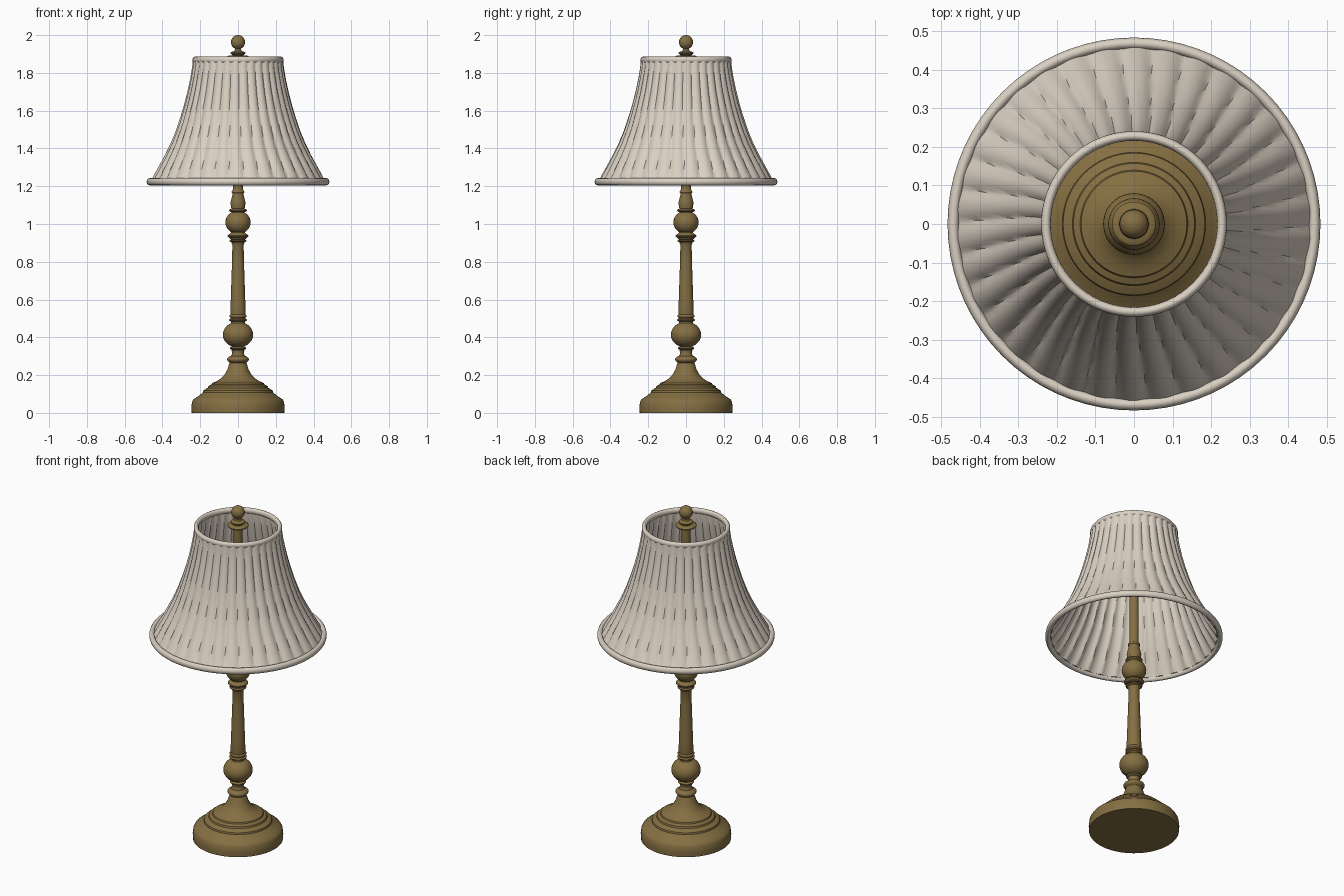
import bpy, bmesh, math
from math import sin, cos, pi, radians

if "Cube" in bpy.data.objects:
    bpy.data.objects.remove(bpy.data.objects["Cube"])


def material(name, rgb):
    m = bpy.data.materials.new(name)
    m.diffuse_color = (*rgb, 1)
    m.use_nodes = True
    m.node_tree.nodes["Principled BSDF"].inputs["Base Color"].default_value = m.diffuse_color
    return m


BRASS = material("antique brass", (0.235, 0.16, 0.055))
FABRIC = material("cream fabric", (0.70, 0.63, 0.54))


def lathe(name, profile, mat, segs=48, closed=False, radius=None, angle=35):
    """Spin (radius, z) points about z; radius(r, z, a) may vary r around the axis."""
    bm = bmesh.new()
    rings = []
    for r, z in profile:
        if r < 1e-5:
            rings.append([bm.verts.new((0, 0, z))])
            continue
        ring = []
        for i in range(segs):
            a = 2 * pi * i / segs
            q = radius(r, z, a) if radius else r
            ring.append(bm.verts.new((q * cos(a), q * sin(a), z)))
        rings.append(ring)
    pairs = list(zip(rings, rings[1:]))
    if closed:
        pairs.append((rings[-1], rings[0]))
    for lo, hi in pairs:
        for i in range(segs):
            j = (i + 1) % segs
            quad = [lo[i % len(lo)], lo[j % len(lo)], hi[j % len(hi)], hi[i % len(hi)]]
            bm.faces.new(list(dict.fromkeys(quad)))
    bmesh.ops.recalc_face_normals(bm, faces=bm.faces)
    me = bpy.data.meshes.new(name)
    bm.to_mesh(me)
    bm.free()
    ob = bpy.data.objects.new(name, me)
    bpy.context.collection.objects.link(ob)
    me.materials.append(mat)
    bpy.ops.object.select_all(action='DESELECT')
    ob.select_set(True)
    bpy.context.view_layer.objects.active = ob
    bpy.ops.object.shade_smooth_by_angle(angle=radians(angle))
    return ob


def bulb(r_max, r_end, z0, z1, n=10):
    """Profile points of a rounded turning between z0 and z1."""
    t0 = math.acos(r_end / r_max)
    zc, h = (z0 + z1) / 2, (z1 - z0) / 2 / sin(t0)
    return [(r_max * cos(t), zc + h * sin(t))
            for t in (-t0 + 2 * t0 * i / n for i in range(n + 1))]


def bead(r, z, h, d=0.012):
    """Small rounded ring of height h."""
    return bulb(r, r - d, z - h / 2, z + h / 2, 5)


# Stepped round foot with a flared neck
lathe("base", [(0, 0), (.245, 0), (.247, .03), (.243, .06), (.236, .072),
               (.215, .085), (.192, .103), (.186, .108), (.184, .118),
               (.168, .128), (.160, .132), (.157, .142), (.140, .150),
               (.137, .158), (.112, .168), (.088, .184), (.070, .205),
               (.056, .230), (.046, .262), (.042, .27), (0, .27)], BRASS, 64)

# Lower collar and large turned ball
lathe("lower_turning", [(0, .262), (.044, .262)] + bead(.058, .283, .03)
      + [(.036, .302), (.031, .315), (.034, .33)] + bead(.044, .342, .018)
      + bulb(.08, .036, .353, .475, 14) + [(.036, .482)]
      + bead(.048, .492, .016) + [(.04, .503), (0, .503)], BRASS)

# Tapered column
lathe("column", [(0, .5), (.04, .5)] + bead(.046, .512, .016, .006)
      + [(.041, .525), (.039, .58), (.035, .70), (.031, .82), (.030, .89),
         (.036, .902), (0, .902)], BRASS)

# Upper collars, small ball and socket neck
lathe("upper_turning", [(0, .9), (.035, .9)] + bead(.046, .911, .014)
      + [(.044, .92)] + bead(.055, .937, .022)
      + [(.036, .955)] + bulb(.067, .036, .957, 1.06, 12)
      + bead(.047, 1.072, .018) + [(.036, 1.085), (.040, 1.11), (.036, 1.13),
                                   (.029, 1.155)] + bead(.034, 1.17, .014, .005)
      + [(.027, 1.185), (0, 1.185)], BRASS)

# Rod up through the shade
lathe("rod", [(0, 1.18), (.026, 1.18), (.026, 1.88), (0, 1.88)], BRASS, 24)

# Cap and ball finial
lathe("finial", [(0, 1.873), (.045, 1.873)] + bead(.058, 1.883, .016, .008)
      + [(.030, 1.893)] + bead(.039, 1.905, .016, .008) + [(.019, 1.916), (.016, 1.926)]
      + [(.0375 * sin(t), 1.9625 - .0375 * cos(t))
         for t in (pi * (.16 + .84 * i / 12) for i in range(12))]
      + [(0, 2.0)], BRASS, 32)

# Pleated bell shade: outer skin and inner skin
PLEATS = 34
OUTER = [(.466, 1.222), (.446, 1.26), (.418, 1.31), (.388, 1.365), (.358, 1.425),
         (.331, 1.49), (.307, 1.56), (.286, 1.63), (.268, 1.70), (.253, 1.77),
         (.243, 1.83), (.239, 1.872)]
INNER = [(r - .012, z) for r, z in reversed(OUTER)]


def pleat(r, z, a):
    # Puffed folds with narrow creases, leaning slightly round the shade
    u = (a * PLEATS / (2 * pi) + .35 * sin(3 * (z - 1.2))) % 1.0
    puff = abs(sin(pi * u)) ** .6
    fade = min(1, (z - 1.2) / .05, (1.9 - z) / .05)
    return r - .016 * r / .35 * (1 - puff) * fade


lathe("shade", OUTER + INNER, FABRIC, PLEATS * 8, True, pleat, 40)


def trim(name, r, z, w, h):
    # Rounded binding tape around a shade edge
    pts = [(r + w * cos(t), z + h * sin(t)) for t in (2 * pi * i / 12 for i in range(12))]
    return lathe(name, pts, FABRIC, 72, True, None, 60)


trim("bottom_trim", .469, 1.224, .015, .019)
trim("top_trim", .2285, 1.869, .0125, .017)
